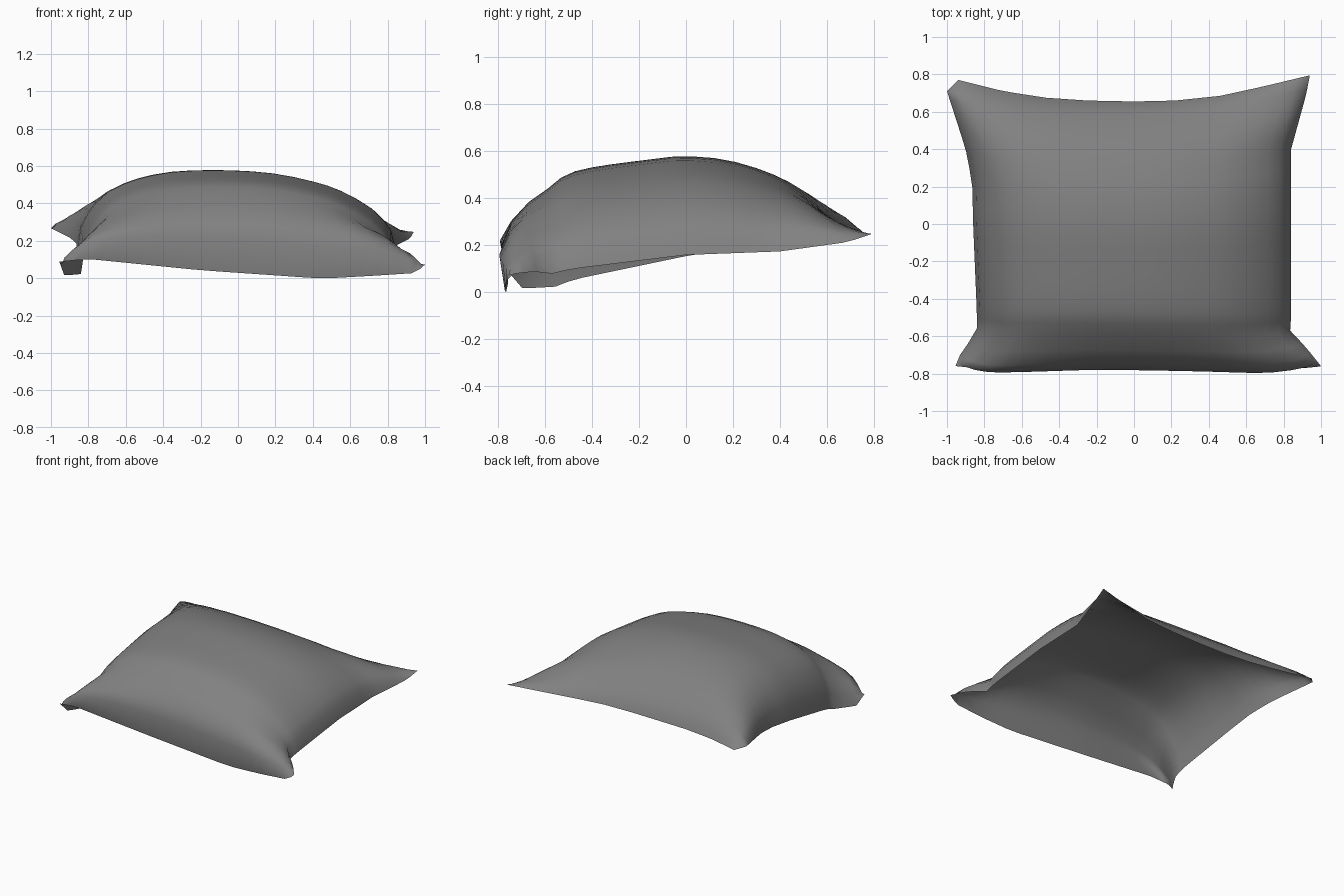
import bpy

if "Cube" in bpy.data.objects:
    bpy.data.objects.remove(bpy.data.objects["Cube"])

# Hem curves of the cushion: parameter, x, y, z
FRONT = [(-1, -.955, -.76, .09), (-.8, -.8, -.77, .105), (-.2, -.2, -.758, .045),
         (.45, .45, -.768, .0), (.75, .72, -.775, .015), (.95, .95, -.768, .03), (1, 1, -.76, .075)]
BACK = [(-1, -.94, .77, .25), (-.75, -.7, .71, .25), (-.5, -.47, .675, .245), (-.25, -.25, .66, .24), (0, 0, .655, .24),
        (.25, .22, .66, .24), (.5, .46, .685, .235), (.75, .69, .735, .24), (1, .94, .795, .25)]
LEFT = [(-1, -.955, -.76, .09), (-.93, -.93, -.7, .02), (-.8, -.84, -.57, .02), (-.65, -.84, -.48, .055),
        (0, -.86, 0, .155), (.28, -.865, .22, .19), (.52, -.9, .4, .22), (.93, -1, .71, .27), (1, -.94, .77, .25)]
RIGHT = [(-1, 1, -.76, .075), (-.9, .92, -.66, .09), (-.78, .835, -.57, .08), (-.65, .84, -.49, .1),
         (0, .84, 0, .16), (.5, .84, .4, .175), (.9, .92, .69, .215), (1, .94, .795, .25)]


def hem(curve, t):
    for a, b in zip(curve, curve[1:]):
        if t <= b[0]:
            k = (t - a[0]) / (b[0] - a[0])
            return [p + (q - p) * k for p, q in zip(a[1:], b[1:])]
    return list(curve[-1][1:])


def puff(u, v):
    # full and steep at the front and sides, gentle at the back
    hu = max(0, 1 - abs(u) ** 2.4) ** .5
    hv = max(0, 1 - abs(v) ** 6) ** .5 if v < 0 else max(0, 1 - v ** 2.15) ** .7
    return (.45 - .06 * v) * hu * hv


def surface(u, v):
    s, t = (u + 1) / 2, (v + 1) / 2
    f, b, l, r = hem(FRONT, u), hem(BACK, u), hem(LEFT, v), hem(RIGHT, v)
    p = []
    for i in range(3):
        corners = ((1 - s) * (1 - t) * FRONT[0][i + 1] + s * (1 - t) * FRONT[-1][i + 1]
                   + (1 - s) * t * BACK[0][i + 1] + s * t * BACK[-1][i + 1])
        p.append((1 - t) * f[i] + t * b[i] + (1 - s) * l[i] + s * r[i] - corners)
    # front face bulges slightly over its hem
    p[1] -= .095 * max(0, -v) ** 8 * (1 - u ** 8) * (.85 + .3 * u * u) * (1 - v ** 40)
    p[2] += puff(u, v)
    return p


# Cushion shell, open underneath, with denser rows near the hem
half = [.12, .25, .38, .5, .6, .69, .78, .87, .93, .975, 1]
steps = [-h for h in reversed(half)] + [0] + half
n = len(steps)
verts = [surface(u, v) for v in steps for u in steps]
low = min(p[2] for p in verts)
verts = [(x, y, z - low) for x, y, z in verts]
faces = [(j * n + i, j * n + i + 1, (j + 1) * n + i + 1, (j + 1) * n + i)
         for j in range(n - 1) for i in range(n - 1)]
mesh = bpy.data.meshes.new("cushion")
mesh.from_pydata(verts, [], faces)
mesh.update()
cushion = bpy.data.objects.new("cushion", mesh)
bpy.context.collection.objects.link(cushion)
for poly in mesh.polygons:
    poly.use_smooth = True

# Dark grey fabric
fabric = bpy.data.materials.new("fabric")
fabric.diffuse_color = (.22, .22, .22, 1)
fabric.use_nodes = True
fabric.node_tree.nodes["Principled BSDF"].inputs["Base Color"].default_value = fabric.diffuse_color
mesh.materials.append(fabric)
